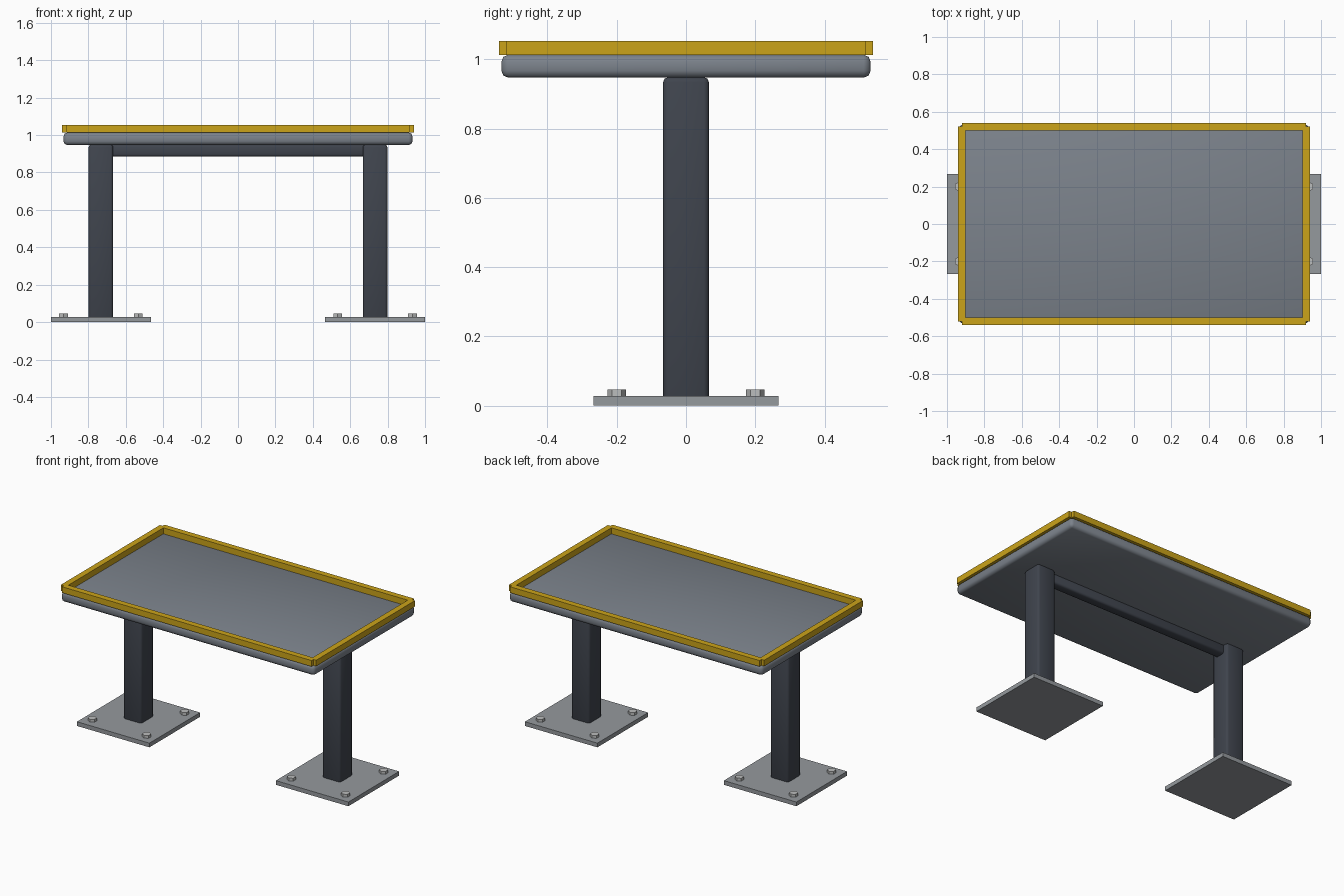
import bpy, math

if "Cube" in bpy.data.objects:
    bpy.data.objects.remove(bpy.data.objects["Cube"])

def material(name, rgb):
    m = bpy.data.materials.new(name)
    m.diffuse_color = (*rgb, 1)
    m.use_nodes = True
    m.node_tree.nodes["Principled BSDF"].inputs["Base Color"].default_value = m.diffuse_color
    return m

DARK = material("dark_steel", (0.05, 0.058, 0.075))
STEEL = material("steel", (0.20, 0.225, 0.26))
PLATE = material("plate_grey", (0.30, 0.32, 0.34))
BOLT = material("bolt_grey", (0.50, 0.51, 0.51))
GOLD = material("yellow_trim", (0.60, 0.37, 0.01))

def box(name, x, y, z, mat, bevel=0, segments=2):
    """Box from (min, max) ranges, with optional rounded edges."""
    lo, hi = zip(x, y, z)
    bpy.ops.mesh.primitive_cube_add(size=1, location=[(a + b) / 2 for a, b in zip(lo, hi)])
    ob = bpy.context.object
    ob.name = name
    ob.scale = [b - a for a, b in zip(lo, hi)]
    bpy.ops.object.transform_apply(location=False, rotation=False, scale=True)
    ob.data.materials.append(mat)
    if bevel:
        mod = ob.modifiers.new("rounded_edges", 'BEVEL')
        mod.width = bevel
        mod.segments = segments
        bpy.ops.object.modifier_apply(modifier=mod.name)
        bpy.ops.object.shade_smooth_by_angle(angle=math.radians(50))
    return ob

# Table slab
box("table_top", (-0.933, 0.933), (-0.533, 0.533), (0.947, 1.013), STEEL, 0.02)

# Raised rim: bars overlap at the corners, leaving small notches
for s, side in ((-1, "front"), (1, "back")):
    box(f"rim_{side}", (-0.92, 0.92), (s * 0.52 - 0.02, s * 0.52 + 0.02), (1.013, 1.053), GOLD)
for s, side in ((-1, "left"), (1, "right")):
    box(f"rim_{side}", (s * 0.92 - 0.02, s * 0.92 + 0.02), (-0.52, 0.52), (1.013, 1.053), GOLD)

# Cross beam between the posts
box("cross_beam", (-0.70, 0.70), (-0.033, 0.033), (0.885, 0.948), DARK, 0.012)

# Pedestals: floor plate, post and four hex bolts each
for s, side in ((-1, "left"), (1, "right")):
    cx = s * 0.733
    box(f"{side}_base_plate", (cx - 0.267, cx + 0.267), (-0.267, 0.267), (0, 0.028), PLATE)
    box(f"{side}_post", (cx - 0.066, cx + 0.066), (-0.066, 0.066), (0.001, 0.948), DARK, 0.014)
    for i, (dx, dy) in enumerate(((-1, -1), (1, -1), (1, 1), (-1, 1))):
        bpy.ops.mesh.primitive_cylinder_add(
            vertices=6, radius=0.027, depth=0.022,
            location=(cx + dx * 0.2, dy * 0.2, 0.036))
        bolt = bpy.context.object
        bolt.name = f"{side}_bolt_{i + 1}"
        bolt.data.materials.append(BOLT)
